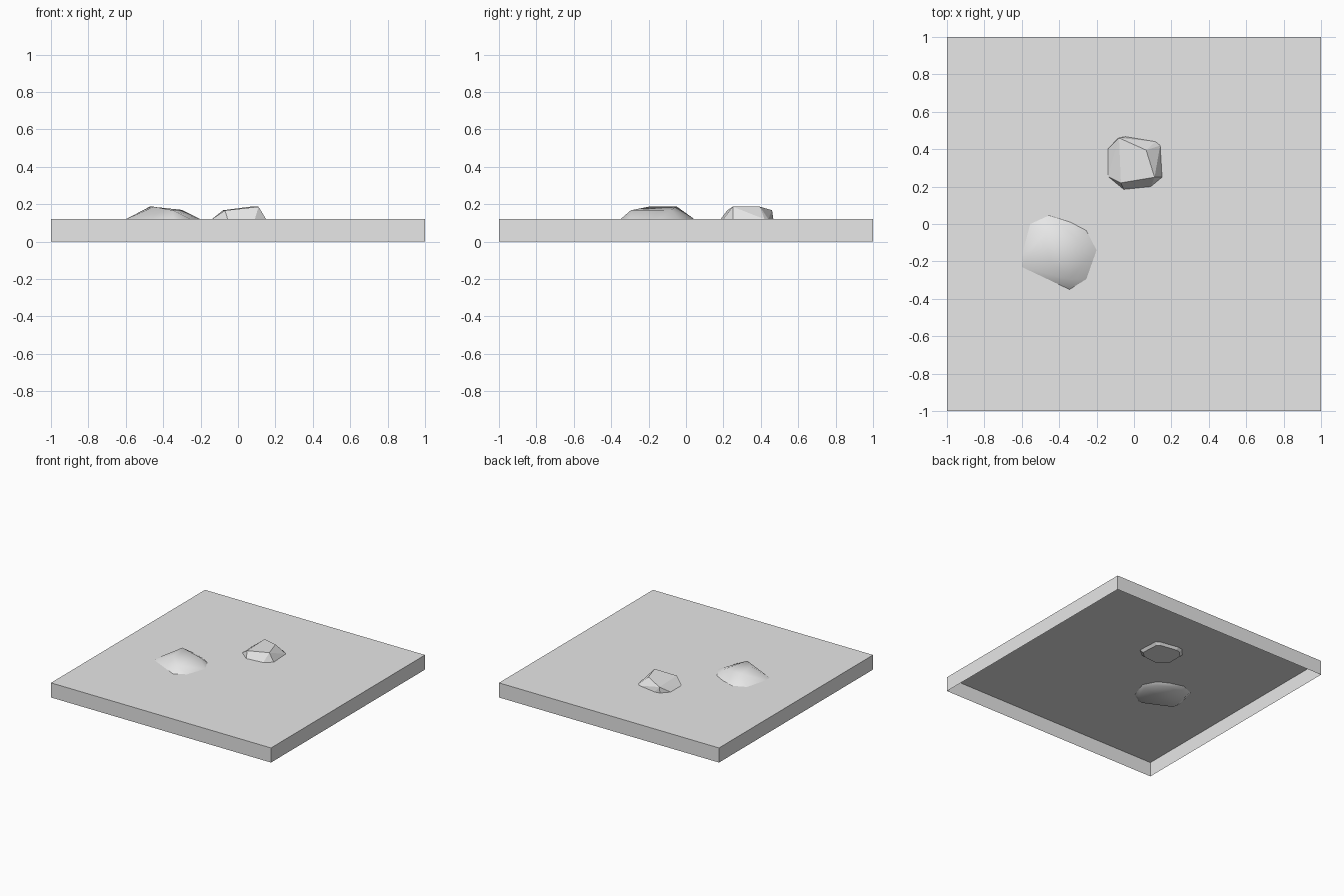
import bpy, bmesh, math

if "Cube" in bpy.data.objects:
    bpy.data.objects.remove(bpy.data.objects["Cube"])

stone = bpy.data.materials.new("pale grey")
stone.diffuse_color = (0.8, 0.8, 0.8, 1)
stone.use_nodes = True
stone.node_tree.nodes["Principled BSDF"].inputs["Base Color"].default_value = stone.diffuse_color
TOP = 0.12


def finish(bm, name):
    bmesh.ops.recalc_face_normals(bm, faces=bm.faces)
    me = bpy.data.meshes.new(name)
    bm.to_mesh(me)
    bm.free()
    me.materials.append(stone)
    ob = bpy.data.objects.new(name, me)
    bpy.context.collection.objects.link(ob)
    return ob


def rock(name, outline, crown, smooth):
    """Convex boulder: widest at slab level, a crown above, a shallow base below."""
    cx = sum(p[0] for p in outline) / len(outline)
    cy = sum(p[1] for p in outline) / len(outline)
    pts = [(x, y, TOP) for x, y in outline] + crown
    pts += [(cx + (x - cx) * 0.87, cy + (y - cy) * 0.87, TOP - 0.02) for x, y in outline]
    bm = bmesh.new()
    for p in pts:
        bm.verts.new(p)
    bmesh.ops.convex_hull(bm, input=bm.verts)
    bmesh.ops.delete(bm, geom=[v for v in bm.verts if not v.link_faces], context='VERTS')
    bmesh.ops.dissolve_limit(bm, angle_limit=math.radians(4),
                             verts=bm.verts, edges=bm.edges)
    ob = finish(bm, name)
    if smooth:
        bpy.ops.object.select_all(action='DESELECT')
        ob.select_set(True)
        bpy.context.view_layer.objects.active = ob
        bpy.ops.object.shade_smooth_by_angle(angle=math.radians(60))


# ground slab: a box left open underneath
bm = bmesh.new()
bmesh.ops.create_cube(bm, size=1)
for v in bm.verts:
    v.co = (v.co.x * 2, v.co.y * 2, (v.co.z + 0.5) * TOP)
bmesh.ops.recalc_face_normals(bm, faces=bm.faces)
under = [f for f in bm.faces if f.normal.z < -0.5]
bmesh.ops.delete(bm, geom=under, context='FACES_ONLY')
slab = finish(bm, "ground_slab")

# wide rounded rock
rock("wide_rock",
     [(-0.555, 0.0), (-0.455, 0.045), (-0.34, 0.01), (-0.255, -0.035), (-0.2, -0.14),
      (-0.255, -0.295), (-0.345, -0.35), (-0.41, -0.32), (-0.6, -0.23), (-0.6, -0.17)],
     [(-0.47, -0.05, 0.188), (-0.45, -0.2, 0.187), (-0.3, -0.08, 0.17),
      (-0.35, -0.295, 0.168)], True)

# small faceted rock
rock("small_rock",
     [(-0.14, 0.255), (-0.055, 0.185), (0.09, 0.2), (0.15, 0.25), (0.14, 0.42),
      (0.115, 0.44), (-0.045, 0.467), (-0.085, 0.46), (-0.14, 0.4)],
     [(-0.07, 0.22, 0.167), (0.11, 0.25, 0.187), (0.065, 0.395, 0.187),
      (-0.08, 0.46, 0.168)], False)
